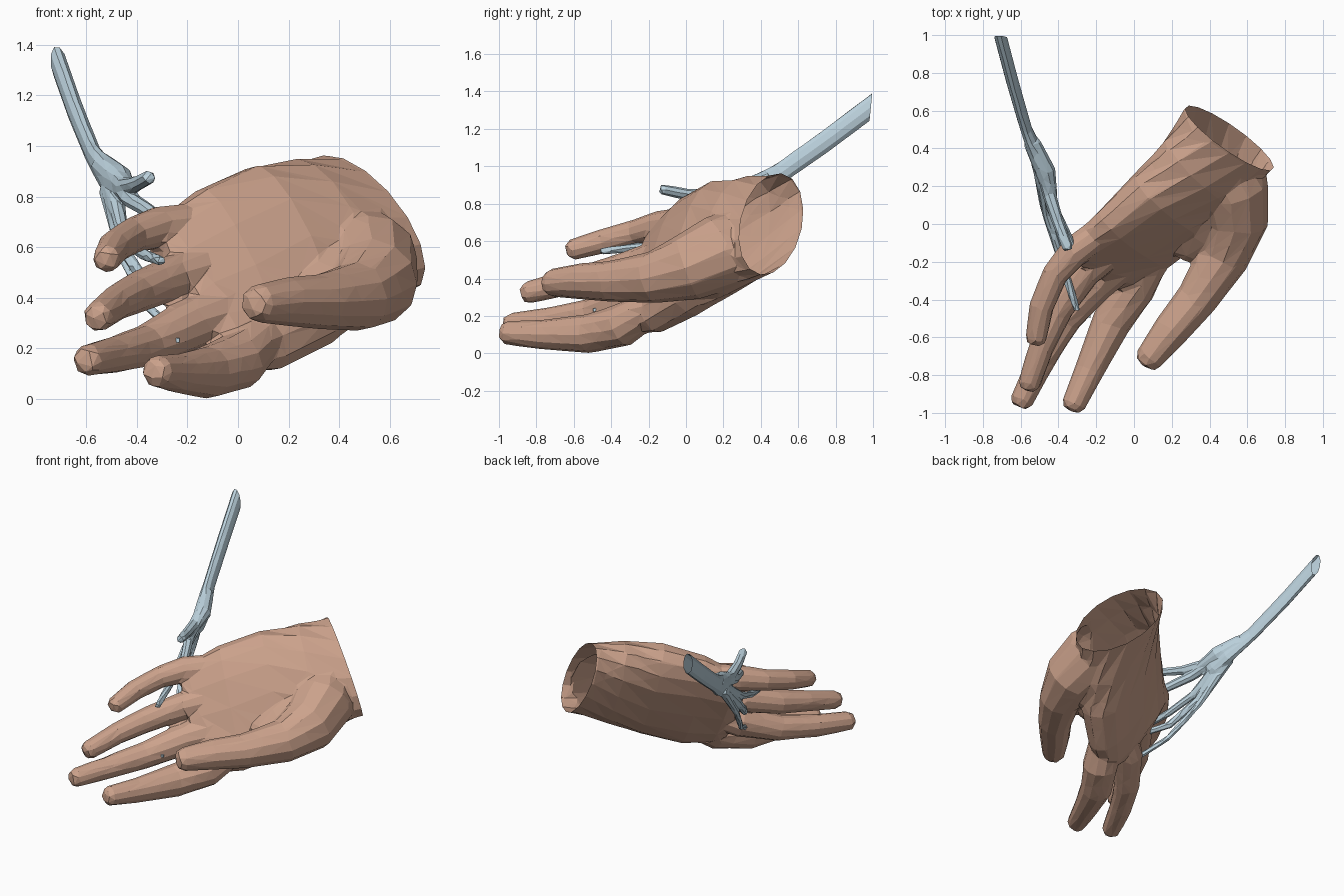
import bpy, bmesh, math
from mathutils import Vector

if "Cube" in bpy.data.objects:
    bpy.data.objects.remove(bpy.data.objects["Cube"])


def material(name, color):
    m = bpy.data.materials.new(name)
    m.diffuse_color = color
    m.use_nodes = True
    m.node_tree.nodes["Principled BSDF"].inputs["Base Color"].default_value = m.diffuse_color
    return m


def loft(bm, rings):
    """Closed skin over rings of points."""
    rows = [[bm.verts.new(p) for p in r] for r in rings]
    n = len(rows[0])
    for a, b in zip(rows, rows[1:]):
        for i in range(n):
            j = (i + 1) % n
            bm.faces.new((a[i], a[j], b[j], b[i]))
    bm.faces.new(rows[0])
    bm.faces.new(rows[-1][::-1])


def oval(c, u, v, n=12, square=1.0):
    """Ring of points; square below 1 gives a boxier oval."""
    c, u, v = Vector(c), Vector(u), Vector(v)

    def soft(x):
        return math.copysign(abs(x) ** square, x)
    return [c + u * soft(math.cos(t)) + v * soft(math.sin(t))
            for t in (2 * math.pi * i / n for i in range(n))]


def tube(bm, pts, flat=1.0, n=10):
    """Tube through (x, y, z, radius) points with a rounded tip; flat narrows it in x."""
    P = [Vector(p[:3]) for p in pts]
    R = [p[3] for p in pts]
    end = (P[-1] - P[-2]).normalized()
    tip, r = P[-1], R[-1]
    P[-1] = tip - end * r * 0.6
    P += [tip - end * r * 0.15, tip]
    R += [r * 0.78, r * 0.35]
    rings = []
    for i, p in enumerate(P):
        t = (P[min(i + 1, len(P) - 1)] - P[max(i - 1, 0)]).normalized()
        side = Vector((1, 0, 0))
        side = (side - t * side.dot(t)).normalized()
        rings.append(oval(p, side * R[i] * flat, t.cross(side) * R[i], n))
    loft(bm, rings)


def fuse(name, bm, mat, voxel, faces, smooth=0):
    """Weld overlapping parts into one faceted low-poly skin."""
    bmesh.ops.recalc_face_normals(bm, faces=bm.faces)
    raw = bpy.data.meshes.new(name)
    bm.to_mesh(raw)
    bm.free()
    ob = bpy.data.objects.new(name, raw)
    bpy.context.collection.objects.link(ob)
    rm = ob.modifiers.new("Weld", 'REMESH')
    rm.mode, rm.voxel_size = 'VOXEL', voxel
    if smooth:
        sm = ob.modifiers.new("Soften", 'SMOOTH')
        sm.factor, sm.iterations = 0.5, smooth
    bpy.context.view_layer.update()
    count = len(ob.evaluated_get(bpy.context.evaluated_depsgraph_get()).data.polygons) * 2
    dec = ob.modifiers.new("Facet", 'DECIMATE')
    dec.ratio = min(1, faces / count)
    bpy.context.view_layer.update()
    dg = bpy.context.evaluated_depsgraph_get()
    ob.data = bpy.data.meshes.new_from_object(ob.evaluated_get(dg))
    ob.modifiers.clear()
    ob.data.materials.clear()
    ob.data.materials.append(mat)
    for p in ob.data.polygons:
        p.use_smooth = False
    return ob


def cut_open(ob, point, normal):
    bm = bmesh.new()
    bm.from_mesh(ob.data)
    bmesh.ops.bisect_plane(bm, geom=bm.verts[:] + bm.edges[:] + bm.faces[:],
                           plane_co=point, plane_no=normal, clear_outer=True)
    bm.to_mesh(ob.data)
    bm.free()


# large hand: palm and wrist
bm = bmesh.new()
loft(bm, [oval(*r, n=16, square=q) for *r, q in (
    ((0.63, 0.58, 0.73), (-.09, -.01, .26), (-.22, .17, .08), 1),
    ((0.50, 0.45, 0.69), (-.09, -.01, .26), (-.22, .17, .08), 1),
    ((0.36, 0.27, 0.63), (-.13, .06, .32), (-.15, .17, .00), .95),
    ((0.20, 0.10, 0.565), (-.17, .10, .345), (-.09, .13, -.08), .85),
    ((0.00, -.08, 0.47), (-.17, .10, .35), (-.07, .10, -.06), .8),
    ((-.15, -.20, 0.41), (-.17, .10, .30), (-.05, .07, -.05), .75),
    ((-.20, -.25, 0.39), (-.15, .09, .27), (-.035, .05, -.035), .8))])

# large hand: four fingers and the thumb
for finger in (
    [(-.15, -.02, .70, .08), (-.31, -.14, .68, .083), (-.42, -.27, .645, .070),
     (-.49, -.44, .60, .066), (-.525, -.64, .545, .056)],
    [(-.10, -.13, .53, .08), (-.26, -.25, .48, .088), (-.40, -.45, .42, .080),
     (-.49, -.65, .375, .068), (-.565, -.88, .315, .060)],
    [(-.04, -.19, .36, .09), (-.20, -.31, .29, .105), (-.36, -.50, .21, .085),
     (-.49, -.72, .175, .073), (-.61, -.97, .15, .062)],
    [(.10, -.18, .25, .09), (.00, -.34, .15, .115), (-.12, -.52, .105, .105),
     (-.23, -.76, .10, .080), (-.335, -.99, .11, .064)],
    [(.44, .33, .61, .18), (.51, .19, .54, .205), (.53, .01, .46, .18),
     (.47, -.18, .405, .138), (.33, -.40, .385, .110), (.19, -.57, .385, .096),
     (.05, -.75, .375, .075)],
):
    tube(bm, finger, n=12)

# large hand: ball of the thumb filling towards the palm
tube(bm, [(.40, .14, .53, .15), (.34, -.02, .43, .13), (.24, -.16, .35, .10)])

hand = fuse("large_hand", bm, material("brown_skin", (.60, .36, .26, 1)),
            .012, 1500, smooth=5)
cut_open(hand, (.51, .455, .68), (.66, .71, .26))

# slender hand: flattened forearm and palm
bm = bmesh.new()
tube(bm, [(-.73, 1.08, 1.385, .058), (-.64, .74, 1.13, .057), (-.57, .50, .96, .055),
          (-.50, .33, .86, .075), (-.46, .20, .78, .060)], flat=.58)
tube(bm, [(-.54, .43, .93, .045), (-.47, .28, .87, .055), (-.43, .12, .82, .03)])

# slender hand: thumb and fingers threaded behind and between the large fingers
for finger in (
    [(-.50, .36, .91, .040), (-.45, .16, .84, .036), (-.40, .00, .85, .031),
     (-.345, -.14, .88, .028)],
    [(-.49, .32, .88, .038), (-.43, .08, .79, .033), (-.33, -.12, .73, .028)],
    [(-.49, .28, .82, .038), (-.46, .05, .67, .026), (-.40, -.14, .59, .023),
     (-.36, -.28, .565, .023), (-.30, -.46, .545, .018)],
    [(-.50, .30, .82, .038), (-.47, .08, .62, .025), (-.38, -.10, .48, .023),
     (-.27, -.24, .44, .020)],
    [(-.52, .34, .83, .032), (-.46, .10, .57, .019), (-.36, -.09, .37, .018),
     (-.25, -.30, .26, .017), (-.24, -.50, .23, .013)],
):
    tube(bm, finger, n=8)

slender = fuse("slender_hand", bm, material("blue_skin", (.50, .64, .72, 1)), .008, 900)
cut_open(slender, (-.715, .99, 1.33), (0, 1, -.1))
